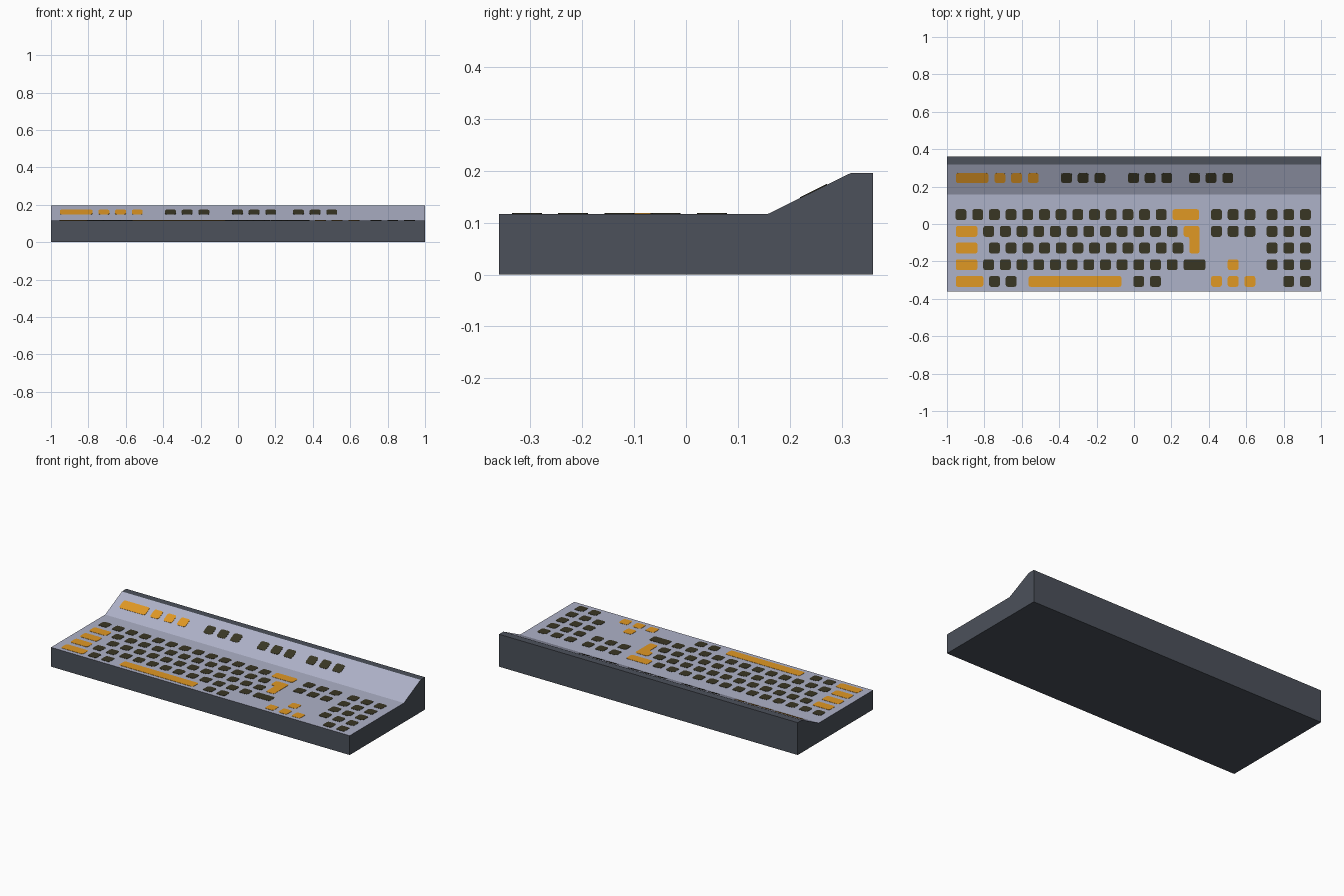
import bpy, bmesh, math
from mathutils import Matrix, Vector

if "Cube" in bpy.data.objects:
    bpy.data.objects.remove(bpy.data.objects["Cube"])


def material(name, srgb):
    m = bpy.data.materials.new(name)
    lin = [((c / 255 + 0.055) / 1.055) ** 2.4 for c in srgb]
    m.diffuse_color = (*lin, 1)
    m.use_nodes = True
    m.node_tree.nodes["Principled BSDF"].inputs["Base Color"].default_value = m.diffuse_color
    return m


CASE = material("charcoal case", (76, 81, 91))
PANEL = material("lavender grey panel", (174, 178, 200))
DARK = material("dark olive keys", (57, 54, 36))
ORANGE = material("orange keys", (224, 152, 36))


def make_object(name, bm, mats):
    bmesh.ops.recalc_face_normals(bm, faces=bm.faces)
    me = bpy.data.meshes.new(name)
    bm.to_mesh(me)
    bm.free()
    for m in mats:
        me.materials.append(m)
    ob = bpy.data.objects.new(name, me)
    bpy.context.collection.objects.link(ob)
    return ob


# Case: side profile extruded along x; deck and slope faces take the panel colour
DECK, RISE, LIP, TOP = 0.117, 0.158, 0.318, 0.196
profile = [(-0.36, 0), (0.36, 0), (0.36, TOP), (LIP, TOP), (RISE, DECK), (-0.36, DECK)]
bm = bmesh.new()
side = bm.faces.new([bm.verts.new((-1, y, z)) for y, z in profile])
ext = bmesh.ops.extrude_face_region(bm, geom=[side])
bmesh.ops.translate(bm, vec=(2, 0, 0), verts=[v for v in ext["geom"] if isinstance(v, bmesh.types.BMVert)])
bmesh.ops.recalc_face_normals(bm, faces=bm.faces)
for f in bm.faces:
    if f.normal.z > 0.5 and f.calc_center_median().y < LIP - 0.01:
        f.material_index = 1
make_object("keyboard_case", bm, [CASE, PANEL])

# Keys: rounded thin plates collected into one mesh per group
DECK_MATRIX = Matrix.Translation((0, 0, DECK))
SLOPE_MATRIX = (Matrix.Translation((0, 0.246, DECK + (0.246 - RISE) * (TOP - DECK) / (LIP - RISE)))
                @ Matrix.Rotation(math.atan2(TOP - DECK, LIP - RISE), 4, "X"))
THICK = 0.0015
W = 0.058
PITCH = 0.0892


def plate(bm, outline, matrix):
    part = bmesh.new()
    part.faces.new([part.verts.new((x, y, THICK)) for x, y in outline])
    bmesh.ops.bevel(part, geom=part.verts[:], offset=0.011, segments=2, profile=0.5, affect="VERTICES")
    ext = bmesh.ops.extrude_face_region(part, geom=part.faces[:])
    bmesh.ops.translate(part, vec=(0, 0, -2 * THICK),
                        verts=[v for v in ext["geom"] if isinstance(v, bmesh.types.BMVert)])
    bmesh.ops.recalc_face_normals(part, faces=part.faces)
    part.transform(matrix)
    me = bpy.data.meshes.new("plate_part")
    part.to_mesh(me)
    part.free()
    bm.from_mesh(me)
    bpy.data.meshes.remove(me)


def bar(bm, x0, x1, y, matrix=DECK_MATRIX):
    h = W / 2
    plate(bm, [(x0, y - h), (x1, y - h), (x1, y + h), (x0, y + h)], matrix)


def run(bm, start, count, y, matrix=DECK_MATRIX):
    for i in range(count):
        c = start + i * PITCH
        bar(bm, c - W / 2, c + W / 2, y, matrix)


rows = [0.05 - 0.0892 * i for i in range(5)]

# Main typing block
bm = bmesh.new()
for y, start, count in zip(rows, (-0.925, -0.777, -0.746, -0.777), (13, 12, 12, 12)):
    run(bm, start, count, y)
bar(bm, 0.265, 0.382, rows[3])
run(bm, -0.746, 2, rows[4])
run(bm, 0.025, 2, rows[4])
make_object("typing_keys", bm, [DARK])

# Navigation keys and number pad
bm = bmesh.new()
for y in rows[:2]:
    run(bm, 0.441, 3, y)
make_object("navigation_keys", bm, [DARK])
bm = bmesh.new()
for y in rows[:4]:
    run(bm, 0.738, 3, y)
run(bm, 0.738 + PITCH, 2, rows[4])
make_object("number_pad_keys", bm, [DARK])

# Orange modifier keys, space bar and stepped enter key
bm = bmesh.new()
bar(bm, 0.206, 0.348, rows[0])
for y in rows[1:4]:
    bar(bm, -0.953, -0.837, y)
bar(bm, -0.953, -0.805, rows[4])
make_object("modifier_keys", bm, [ORANGE])
bm = bmesh.new()
bar(bm, -0.564, -0.067, rows[4])
make_object("space_bar", bm, [ORANGE])
bm = bmesh.new()
t, m, b = rows[1] + W / 2, rows[1] - W / 2, rows[2] - W / 2
plate(bm, [(0.265, t), (0.265, m), (0.296, m), (0.296, b), (0.35, b), (0.35, t)], DECK_MATRIX)
make_object("enter_key", bm, [ORANGE])

# Arrow keys
bm = bmesh.new()
run(bm, 0.441, 3, rows[4])
run(bm, 0.441 + PITCH, 1, rows[3])
make_object("arrow_keys", bm, [ORANGE])

# Function keys on the slope
bm = bmesh.new()
bar(bm, -0.953, -0.778, 0, SLOPE_MATRIX)
run(bm, -0.717, 3, 0, SLOPE_MATRIX)
make_object("orange_function_keys", bm, [ORANGE])
bm = bmesh.new()
for start in (-0.361, -0.003, 0.323):
    run(bm, start, 3, 0, SLOPE_MATRIX)
make_object("dark_function_keys", bm, [DARK])
